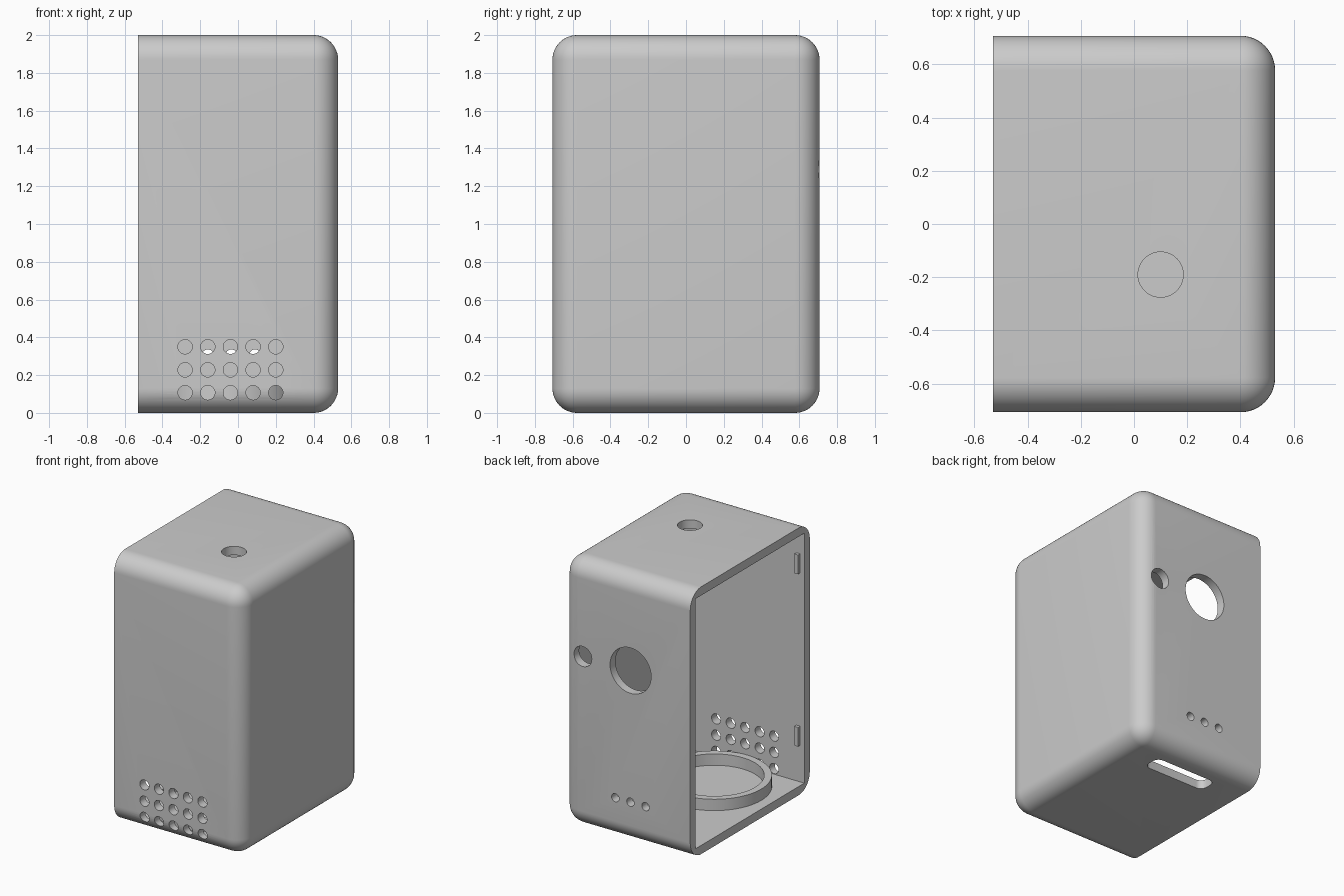
import bpy, bmesh
from mathutils import Matrix, Vector
from math import radians

cube = bpy.data.objects.get("Cube")
if cube:
    bpy.data.objects.remove(cube, do_unlink=True)

HX, HY, H = 0.53, 0.707, 2.0      # half width, half depth, height
R, WALL = 0.13, 0.065             # outer rounding, wall thickness
INNER_Y = HY - WALL

grey = bpy.data.materials.new("light_grey_plastic")
grey.use_nodes = True
grey.diffuse_color = (0.6, 0.6, 0.6, 1)
grey.node_tree.nodes["Principled BSDF"].inputs["Base Color"].default_value = (0.6, 0.6, 0.6, 1)


def finish(name, bm):
    mesh = bpy.data.meshes.new(name)
    bmesh.ops.recalc_face_normals(bm, faces=bm.faces)
    bm.to_mesh(mesh)
    bm.free()
    mesh.materials.append(grey)
    obj = bpy.data.objects.new(name, mesh)
    bpy.context.collection.objects.link(obj)
    return obj


def box(name, low, high, round_rule=None, radius=0.0, segments=10):
    """Box between two corners, with the edges picked by round_rule rounded."""
    low, high = Vector(low), Vector(high)
    bm = bmesh.new()
    bmesh.ops.create_cube(bm, size=1)
    bmesh.ops.scale(bm, vec=high - low, verts=bm.verts)
    bmesh.ops.translate(bm, vec=(low + high) / 2, verts=bm.verts)
    if round_rule:
        edges = [e for e in bm.edges if round_rule(*[v.co for v in e.verts])]
        bmesh.ops.bevel(bm, geom=edges, offset=radius, segments=segments,
                        profile=0.5, affect='EDGES', clamp_overlap=True)
    return finish(name, bm)


def cylinder(name, centre, radius, depth, axis='Z', sides=48):
    bm = bmesh.new()
    turn = Matrix.Rotation(radians(90), 4, 'X') if axis == 'Y' else Matrix()
    bmesh.ops.create_cone(bm, cap_ends=True, segments=sides, radius1=radius, radius2=radius,
                          depth=depth, matrix=Matrix.Translation(centre) @ turn)
    return finish(name, bm)


def smooth(obj):
    select(obj)
    bpy.ops.object.shade_smooth_by_angle(angle=radians(30))


def select(obj):
    bpy.ops.object.select_all(action='DESELECT')
    obj.select_set(True)
    bpy.context.view_layer.objects.active = obj


def cut(obj, cutter):
    cutter.hide_render = True
    select(obj)
    mod = obj.modifiers.new("cut", 'BOOLEAN')
    mod.operation, mod.solver, mod.object = 'DIFFERENCE', 'EXACT', cutter
    bpy.ops.object.modifier_apply(modifier=mod.name)
    bpy.data.objects.remove(cutter, do_unlink=True)


# Housing: rounded everywhere except around the open side
housing = box("housing", (-HX, -HY, 0), (HX, HY, H),
              lambda a, b: max(a.x, b.x) > 0, R, 12)
cut(housing, box("cavity", (-HX - 0.2, -INNER_Y, WALL), (HX - WALL, INNER_Y, H - WALL)))

# Front grille holes
for x in (-0.28, -0.16, -0.04, 0.08, 0.2):
    for z in (0.107, 0.228, 0.35):
        cut(housing, cylinder("grille_hole", (x, -HY, z), 0.038, 0.3, 'Y', 24))

# Back openings
cut(housing, cylinder("large_port", (-0.036, HY, 1.29), 0.17, 0.3, 'Y', 64))
cut(housing, cylinder("small_port", (0.36, HY, 1.29), 0.075, 0.3, 'Y', 40))
for x in (-0.16, -0.035, 0.09):
    cut(housing, cylinder("indicator_hole", (x, HY, 0.305), 0.031, 0.3, 'Y', 24))

# Top hole and floor slot
cut(housing, cylinder("top_hole", (0.1, -0.19, H), 0.085, 0.3))
cut(housing, box("floor_slot", (-0.275, 0.39, -0.1), (0.235, 0.53, 0.1),
                 lambda a, b: abs(a.z - b.z) > 0.1, 0.05, 8))
smooth(housing)

# Round holder standing on the floor
ring = cylinder("holder_ring", (-0.06, -0.25, 0.105), 0.39, 0.09, sides=80)
cut(ring, cylinder("ring_bore", (-0.06, -0.25, 0.1), 0.338, 0.3, sides=80))
smooth(ring)

# Cover clips inside the front and back walls, near the opening
for side, label in ((-1, "front"), (1, "back")):
    for z, level in ((0.41, "lower"), (1.7, "upper")):
        ys = sorted((side * (INNER_Y - 0.025), side * (INNER_Y + 0.01)))
        box(f"{label}_{level}_clip", (-0.495, ys[0], z - 0.072), (-0.465, ys[1], z + 0.072))
